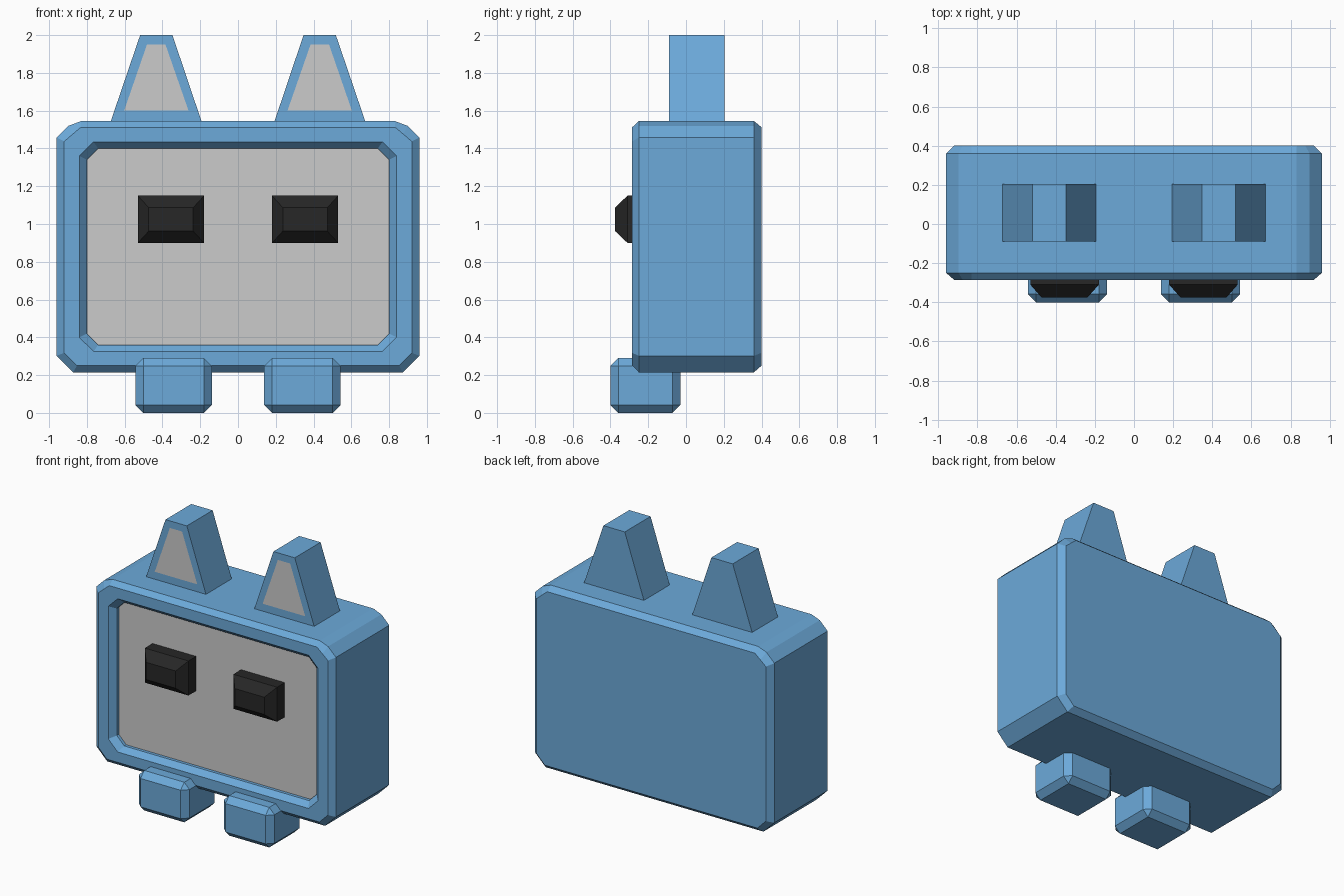
import bpy, bmesh

if "Cube" in bpy.data.objects:
    bpy.data.objects.remove(bpy.data.objects["Cube"])


def material(name, rgb):
    m = bpy.data.materials.new(name)
    m.diffuse_color = (*rgb, 1)
    m.use_nodes = True
    m.node_tree.nodes["Principled BSDF"].inputs["Base Color"].default_value = m.diffuse_color
    return m


BLUE = material("blue", (0.15, 0.40, 0.70))
BLACK = material("black", (0.02, 0.02, 0.02))


def loft(name, rings, mat=None, cap_start=True, cap_end=True, mirror=False):
    """Skin a list of equal-length (x, y, z) rings."""
    bm = bmesh.new()
    vs = [[bm.verts.new(p) for p in r] for r in rings]
    for a, b in zip(vs, vs[1:]):
        n = len(a)
        for i in range(n):
            bm.faces.new((a[i], a[(i + 1) % n], b[(i + 1) % n], b[i]))
    if cap_start:
        bm.faces.new(vs[0])
    if cap_end and len(vs) > 1:
        bm.faces.new(vs[-1][::-1])
    if len(vs) > 1:
        bmesh.ops.recalc_face_normals(bm, faces=bm.faces)
    me = bpy.data.meshes.new(name)
    bm.to_mesh(me)
    bm.free()
    ob = bpy.data.objects.new(name, me)
    bpy.context.collection.objects.link(ob)
    if mat:
        me.materials.append(mat)
    if mirror:
        ob.modifiers.new("mirror", 'MIRROR').use_mirror_merge = False
    return ob


def screen_ring(y, w, z0, z1, c, top=None):
    """Rectangle with cut corners; top gives the two-step upper corner."""
    cx, cz, mx, mz = top or (c, c, c / 2, c / 2)
    half = [(w - c, z0), (w, z0 + c), (w, z1 - cz), (w - mx, z1 - mz), (w - cx, z1)]
    pts = half + [(-x, z) for x, z in reversed(half)]
    return [(x, y, z) for x, z in pts]


def rect(y, x0, x1, z0, z1):
    return [(x0, y, z0), (x1, y, z0), (x1, y, z1), (x0, y, z1)]


# Body shell: back bevel, sides, front bevel, frame and recess wall
outer = (0.96, 0.215, 1.545, 0.087, (0.13, 0.087, 0.063, 0.025))
inner = (0.92, 0.25, 1.512, 0.068, (0.088, 0.075, 0.044, 0.037))
loft("body", [
    screen_ring(0.40, *inner),
    screen_ring(0.36, *outer),
    screen_ring(-0.25, *outer),
    screen_ring(-0.285, *inner),
    screen_ring(-0.285, 0.84, 0.325, 1.435, 0.075),
    screen_ring(-0.245, 0.80, 0.36, 1.40, 0.06),
    screen_ring(-0.222, 0.80, 0.36, 1.40, 0.06),
], BLUE, cap_end=False)

# Screen panel
loft("screen", [screen_ring(-0.222, 0.80, 0.36, 1.40, 0.06)])

# Eyes
loft("eyes", [
    rect(-0.222, 0.18, 0.53, 0.90, 1.15),
    rect(-0.31, 0.18, 0.53, 0.90, 1.15),
    rect(-0.375, 0.237, 0.473, 0.962, 1.087),
], BLACK, mirror=True)

# Ears and their inner panels
ear = [(0.192, 1.54), (0.675, 1.54), (0.518, 2.0), (0.347, 2.0)]
loft("ears", [[(x, y, z) for x, z in ear] for y in (-0.09, 0.205)], BLUE, mirror=True)
inner_ear = [(0.262, 1.60), (0.603, 1.60), (0.482, 1.95), (0.384, 1.95)]
loft("inner_ears", [[(x, -0.092, z) for x, z in inner_ear]], mirror=True)

# Feet: chamfered blocks
foot = loft("feet", [rect(y, 0.138, 0.543, 0.0, 0.29) for y in (-0.40, -0.03)], BLUE)
bev = foot.modifiers.new("bevel", 'BEVEL')
bev.width, bev.segments = 0.042, 1
foot.modifiers.new("mirror", 'MIRROR').use_mirror_merge = False
